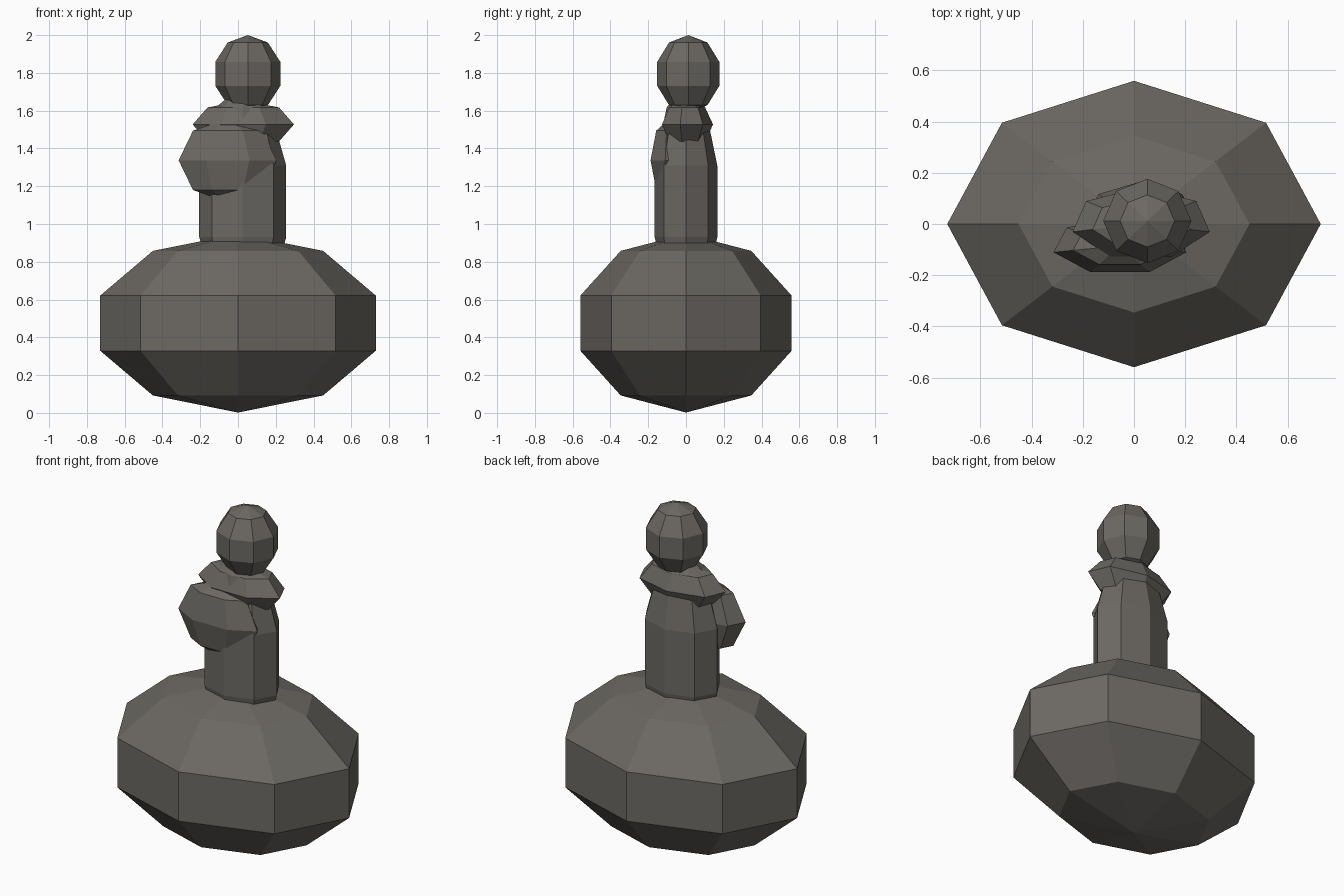
import bpy

if "Cube" in bpy.data.objects:
    bpy.data.objects.remove(bpy.data.objects["Cube"])

# Dark stone colour shared by every part
stone = bpy.data.materials.new("dark_stone")
stone.diffuse_color = (0.15, 0.14, 0.125, 1)
stone.use_nodes = True
stone.node_tree.nodes["Principled BSDF"].inputs["Base Color"].default_value = stone.diffuse_color


def boulder(name, centre, radii, segments, rings):
    """Flat-shaded low-poly ellipsoid; first meridian lies on +y."""
    bpy.ops.mesh.primitive_uv_sphere_add(
        segments=segments, ring_count=rings, radius=1, location=centre)
    ob = bpy.context.object
    ob.name = name
    ob.scale = radii
    bpy.ops.object.transform_apply(location=False, rotation=False, scale=True)
    bpy.ops.object.shade_flat()
    ob.data.materials.append(stone)
    return ob


# Wide pedestal rock
boulder("base_rock", (0, 0, 0.475), (0.767, 0.588, 0.473), 8, 5)
# Upright figure
boulder("body", (0.025, 0, 1.12), (0.242, 0.174, 0.615), 8, 5)
boulder("head", (0.052, 0.012, 1.795), (0.181, 0.173, 0.205), 8, 5)
# Shoulder mass and the bundle carried in front
boulder("shoulders", (0.028, 0.001, 1.527), (0.275, 0.142, 0.127), 7, 4)
boulder("bundle", (-0.055, -0.085, 1.337), (0.266, 0.114, 0.222), 7, 4)
